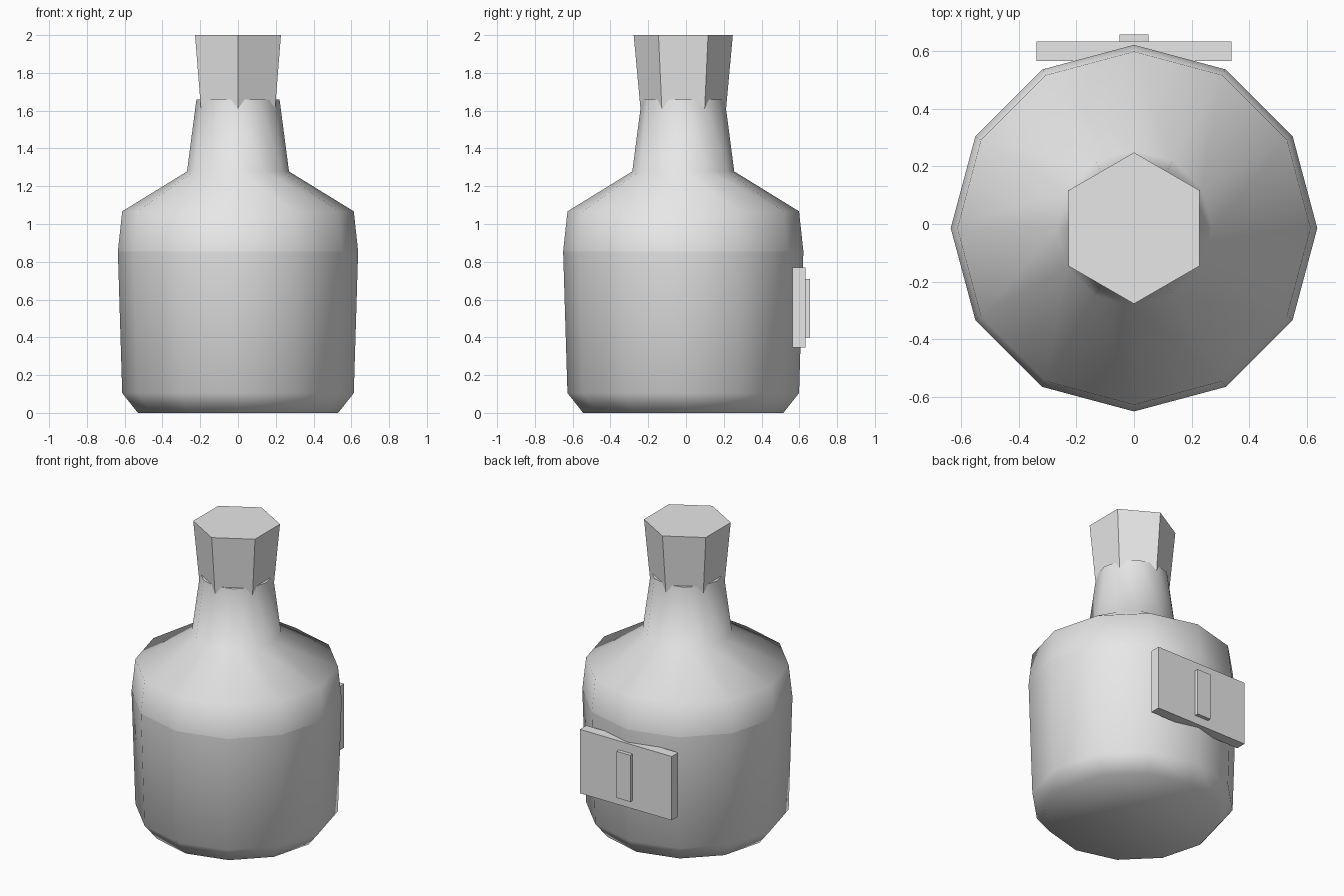
import bpy, bmesh, math

if "Cube" in bpy.data.objects:
    bpy.data.objects.remove(bpy.data.objects["Cube"])

CY = -0.0145  # bottle axis

grey = bpy.data.materials.new("plain grey")
grey.diffuse_color = (0.8, 0.8, 0.8, 1)
grey.use_nodes = True
grey.node_tree.nodes["Principled BSDF"].inputs["Base Color"].default_value = grey.diffuse_color


def finish(name, bm):
    bmesh.ops.recalc_face_normals(bm, faces=bm.faces[:])
    me = bpy.data.meshes.new(name)
    bm.to_mesh(me)
    bm.free()
    me.materials.append(grey)
    ob = bpy.data.objects.new(name, me)
    bpy.context.collection.objects.link(ob)
    return ob


def lathe(name, profile, sides, smooth=False, sharp_z=()):
    """Rings of (radius, z) joined into a capped solid."""
    bm = bmesh.new()
    rings = []
    for r, z in profile:
        rings.append([bm.verts.new((r * math.sin(2 * math.pi * i / sides),
                                    CY + r * math.cos(2 * math.pi * i / sides), z))
                      for i in range(sides)])
    for a, b in zip(rings, rings[1:]):
        for i in range(sides):
            j = (i + 1) % sides
            bm.faces.new((a[i], a[j], b[j], b[i]))
    bm.faces.new(rings[0])
    bm.faces.new(rings[-1])
    for f in bm.faces:
        f.smooth = smooth
    for e in bm.edges:
        if any(all(abs(v.co.z - z) < 1e-4 for v in e.verts) for z in sharp_z):
            e.smooth = False
    return finish(name, bm)


def box(name, lo, hi):
    bm = bmesh.new()
    bmesh.ops.create_cube(bm, size=1)
    for v in bm.verts:
        v.co = [(l + h) / 2 + c * (h - l) for c, l, h in zip(v.co, lo, hi)]
    return finish(name, bm)


# Glass bottle: smooth sides with a crease where the shoulder begins
lathe("bottle", [(0.53, 0), (0.613, 0.105), (0.636, 0.855), (0.613, 1.067),
                 (0.27, 1.278), (0.22, 1.66)], 12, True, (0.855, 1.66))

# Six-sided tapered stopper
lathe("stopper", [(0.222, 1.56), (0.2625, 2.0)], 6)

# Label plate and raised strip on the back
box("label_plate", (-0.338, 0.565, 0.345), (0.338, 0.633, 0.77))
box("label_strip", (-0.05, 0.625, 0.40), (0.05, 0.657, 0.71))
